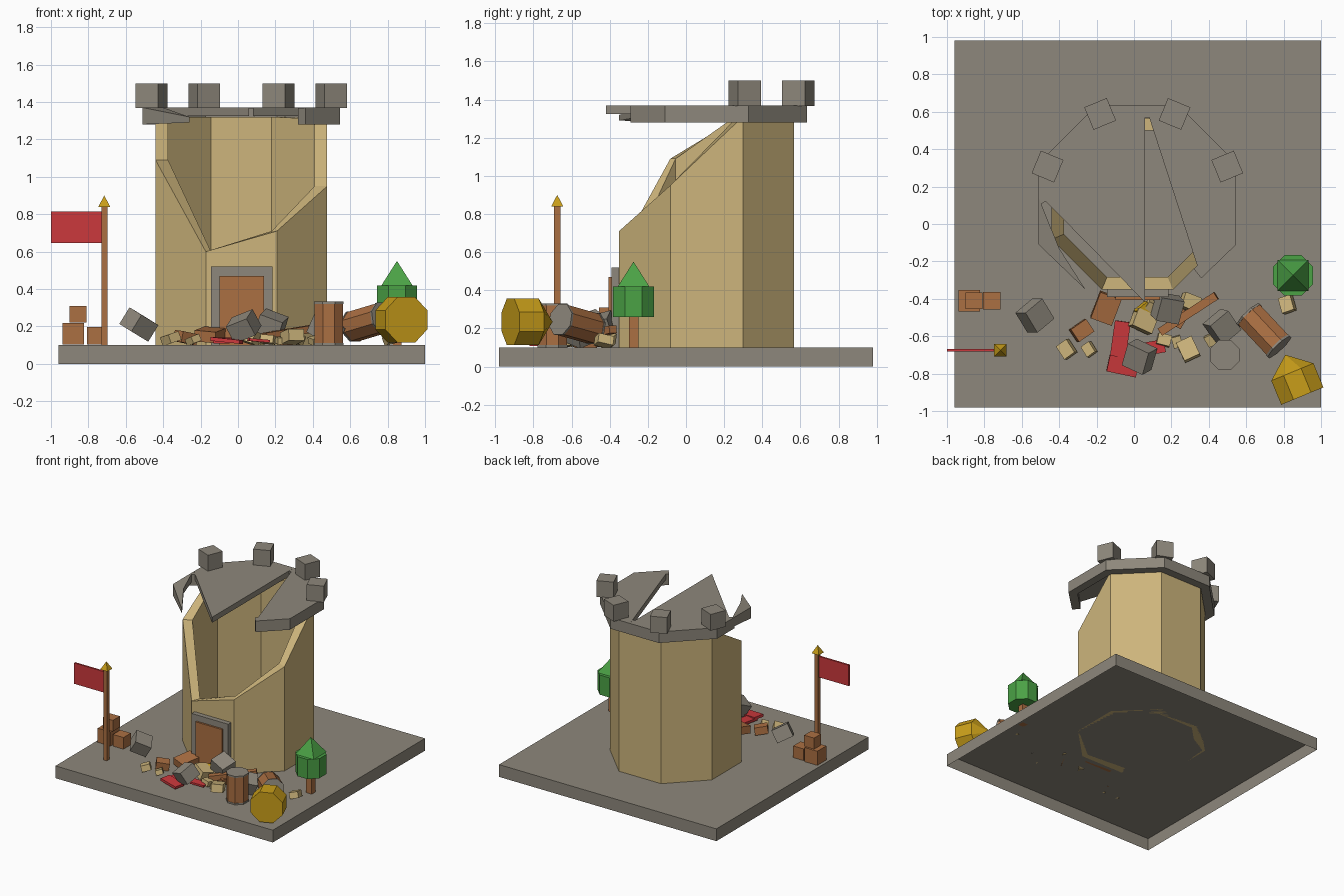
import bpy, bmesh, random
from math import radians, cos, sin
from mathutils import Vector, Euler, Matrix

random.seed(4)
if "Cube" in bpy.data.objects:
    bpy.data.objects.remove(bpy.data.objects["Cube"])


def material(name, r, g, b):
    mat = bpy.data.materials.new(name)
    mat.use_nodes = True
    mat.diffuse_color = (r, g, b, 1)
    mat.node_tree.nodes["Principled BSDF"].inputs["Base Color"].default_value = (r, g, b, 1)
    return mat


stone = material("grey stone", .27, .245, .2)
sand = material("sandstone", .61, .46, .2)
wood = material("brown wood", .41, .16, .055)
red = material("red cloth", .6, .04, .045)
green = material("leaf green", .07, .36, .06)
gold = material("gold", .58, .34, .01)

GROUND = .1
CENTRE = Vector((.018, .108))


def finish(name, bm, mat, matrix=None):
    bmesh.ops.recalc_face_normals(bm, faces=bm.faces)
    mesh = bpy.data.meshes.new(name)
    bm.to_mesh(mesh)
    bm.free()
    mesh.materials.append(mat)
    obj = bpy.data.objects.new(name, mesh)
    if matrix:
        obj.matrix_world = matrix
    bpy.context.collection.objects.link(obj)
    return obj


def box(name, mat, centre, size, turn=(0, 0, 0)):
    bm = bmesh.new()
    bmesh.ops.create_cube(bm, size=1)
    bmesh.ops.scale(bm, vec=size, verts=bm.verts)
    angles = Euler([radians(t) for t in turn])
    return finish(name, bm, mat, Matrix.Translation(centre) @ angles.to_matrix().to_4x4())


def drum(name, mat, start, end, r1, r2=None, sides=8):
    """Faceted cylinder or cone running from start to end."""
    start, end = Vector(start), Vector(end)
    axis = end - start
    bm = bmesh.new()
    bmesh.ops.create_cone(bm, cap_ends=True, segments=sides, radius1=r1,
                          radius2=r1 if r2 is None else r2, depth=axis.length)
    bmesh.ops.remove_doubles(bm, verts=bm.verts, dist=.0001)
    bmesh.ops.rotate(bm, verts=bm.verts, matrix=Matrix.Rotation(radians(180 / sides), 3, "Z"))
    turn = axis.to_track_quat("Z", "Y").to_matrix().to_4x4()
    return finish(name, bm, mat, Matrix.Translation((start + end) / 2) @ turn)


def slab(name, mat, points, bottoms, tops):
    """Plate with its own bottom and top height at every corner."""
    bm = bmesh.new()
    low = [bm.verts.new((x, y, z)) for (x, y), z in zip(points, bottoms)]
    high = [bm.verts.new((x, y, z)) for (x, y), z in zip(points, tops)]
    bm.faces.new(low)
    bm.faces.new(high)
    for i in range(len(points)):
        j = (i + 1) % len(points)
        bm.faces.new((low[i], low[j], high[j], high[i]))
    return finish(name, bm, mat)


def shell(name, mat, outer, inner, bottom, tops, closed):
    """Thick wall between two plans, with a top height at every corner."""
    bm = bmesh.new()
    rows = []
    for o, i, top in zip(outer, inner, tops):
        rows.append([bm.verts.new((p.x, p.y, z)) for p, z in
                     ((o, bottom), (o, top), (i, top), (i, bottom))])
    count = len(rows)
    for k in range(count if closed else count - 1):
        a, b = rows[k], rows[(k + 1) % count]
        for s in range(4):
            t = (s + 1) % 4
            bm.faces.new((a[s], b[s], b[t], a[t]))
    if not closed:
        bm.faces.new(rows[0])
        bm.faces.new(rows[-1])
    return finish(name, bm, mat)


def corner(k, radius):
    """Octagon corner k, counted from the front left of the plan."""
    a = radians(45 * k - 112.5)
    return CENTRE + Vector((cos(a), sin(a))) * radius


# Ground plate, open underneath
ground = box("ground_plate", stone, (.02, 0, GROUND / 2), (1.96, 1.96, GROUND))
bm = bmesh.new()
bm.from_mesh(ground.data)
bmesh.ops.delete(bm, geom=[f for f in bm.faces if f.normal.z < -.5], context="FACES")
bm.to_mesh(ground.data)
bm.free()

# Broken octagonal tower wall
heights = [.6, .71, .95, 1.31, 1.32, 1.32, 1.32, 1.09]
shell("tower_wall", sand, [corner(k, .497) for k in range(8)],
      [corner(k, .424) for k in range(8)], GROUND, heights, True)

# Cracked parapet floor with its rim
back = [corner(k, .571) for k in range(8)]
crack = (.06, back[4].y)
tip = (.06, -.42)
break_right = (.36, -.29)
left_plan = [crack, back[5], back[6], (back[6].x, .16), tip]
right_plan = [crack, back[4], back[3], back[2], break_right]
for name, plan in (("parapet_left", left_plan), ("parapet_right", right_plan)):
    slab(name, stone, plan, [1.325] * 5, [1.37] * 5)
slab("parapet_splinter", stone,
     [(back[7].x, .14), back[7], (-.26, -.35), (-.4, -.13)],
     [1.3, 1.28, 1.29, 1.33], [1.37, 1.37, 1.32, 1.37])
rim_outer = back[2:7] + [Vector((back[7].x, .1))]
rim_inner = [corner(k, .499) for k in range(2, 7)] + [Vector((-.44, .14))]
shell("parapet_rim", stone, [Vector(break_right)] + rim_outer,
      [Vector((.32, -.24))] + rim_inner, 1.28, [1.369] * 7, False)
for k in range(3, 7):
    p = corner(k, .52)
    box("battlement", stone, (p.x, p.y, 1.433), (.13, .13, .133), (0, 0, 45 * k - 112.5))

# Doorway
box("door_frame", stone, (.02, -.37, .31), (.33, .04, .42))
box("door", wood, (.02, -.385, .285), (.24, .04, .37))

# Flag
box("flag_pole", wood, (-.715, -.675, .47), (.032, .032, .74))
drum("pole_finial", gold, (-.715, -.675, .838), (-.715, -.675, .9), .046, 0, 4)
box("flag", red, (-.865, -.675, .73), (.27, .015, .17))

# Crates
for x, z, size in ((-.88, .16, .115), (-.76, .15, .095), (-.855, .265, .09)):
    box("crate", wood, (x, -.41, z), (size, size, size))

# Tree
trunk = Vector((.85, -.275, 0))
up = Vector((0, 0, 1))
box("tree_trunk", wood, trunk + up * .19, (.05, .05, .18))
drum("tree_foliage", green, trunk + up * .26, trunk + up * .42, .117)
drum("tree_top", green, trunk + up * .42, trunk + up * .55, .117, 0, 4)


# Barrels with stone lids
def barrel(start, end, radius):
    start, end = Vector(start), Vector(end)
    step = (end - start).normalized() * .012
    drum("barrel", wood, start, end, radius)
    drum("barrel_lid", stone, end, end + step, radius + .003)
    drum("barrel_lid", stone, start - step, start, radius + .003)


barrel((.485, -.7, .112), (.485, -.7, .32), .083)
barrel((.62, -.49, .2), (.77, -.65, .245), .085)

# Fallen golden spire
foot = Vector((.9, -.92, .235))
axis = Vector((-.38, .92, 0))
shoulder = foot + axis * .14
drum("spire_base", gold, foot, shoulder, .132)
drum("spire_point", gold, shoulder, shoulder + axis * .1, .132, 0)

# Fallen battlements
for x, y, z, size, turn in (
        (-.53, -.49, .21, .13, (20, 25, 40)), (.18, -.45, .21, .13, (15, 20, -10)),
        (.03, -.71, .2, .13, (25, -20, -25)), (.47, -.55, .18, .13, (20, 15, 40))):
    box("fallen_battlement", stone, (x, y, z), (size, size, size * .8), turn)

# Sandstone rubble
for x, y, size in ((-.36, -.67, .07), (-.24, -.67, .055), (.05, -.52, .1), (.29, -.67, .09),
                   (.82, -.43, .07), (.3, -.42, .08), (.41, -.62, .05), (.16, -.62, .06),
                   (.1, -.46, .08), (.23, -.63, .05)):
    turn = [random.uniform(-20, 20), random.uniform(-20, 20), random.uniform(0, 90)]
    box("rubble", sand, (x, y, GROUND + size * .5), (size, size * 1.2, size * .7), turn)

# Broken timber
for x, y, z, size, turn in (
        (-.15, -.45, .155, (.12, .15, .06), (8, 5, -20)),
        (-.28, -.57, .14, (.1, .08, .06), (5, 10, 35)),
        (.29, -.48, .17, (.36, .045, .04), (0, -8, 33)),
        (.24, -.5, .13, (.1, .07, .05), (10, 0, 60))):
    box("broken_timber", wood, (x, y, z), size, turn)

# Fallen cloth and a gold fragment
for x, y, size, turn in ((-.075, -.63, (.085, .22, .02), (3, 0, -8)),
                         (-.06, -.76, (.16, .09, .02), (0, 6, -12)),
                         (.11, -.66, (.11, .07, .015), (0, 5, 10))):
    box("fallen_cloth", red, (x, y, .125), size, turn)
box("gold_fragment", gold, (.055, -.465, .15), (.08, .07, .05), (15, 10, 40))
